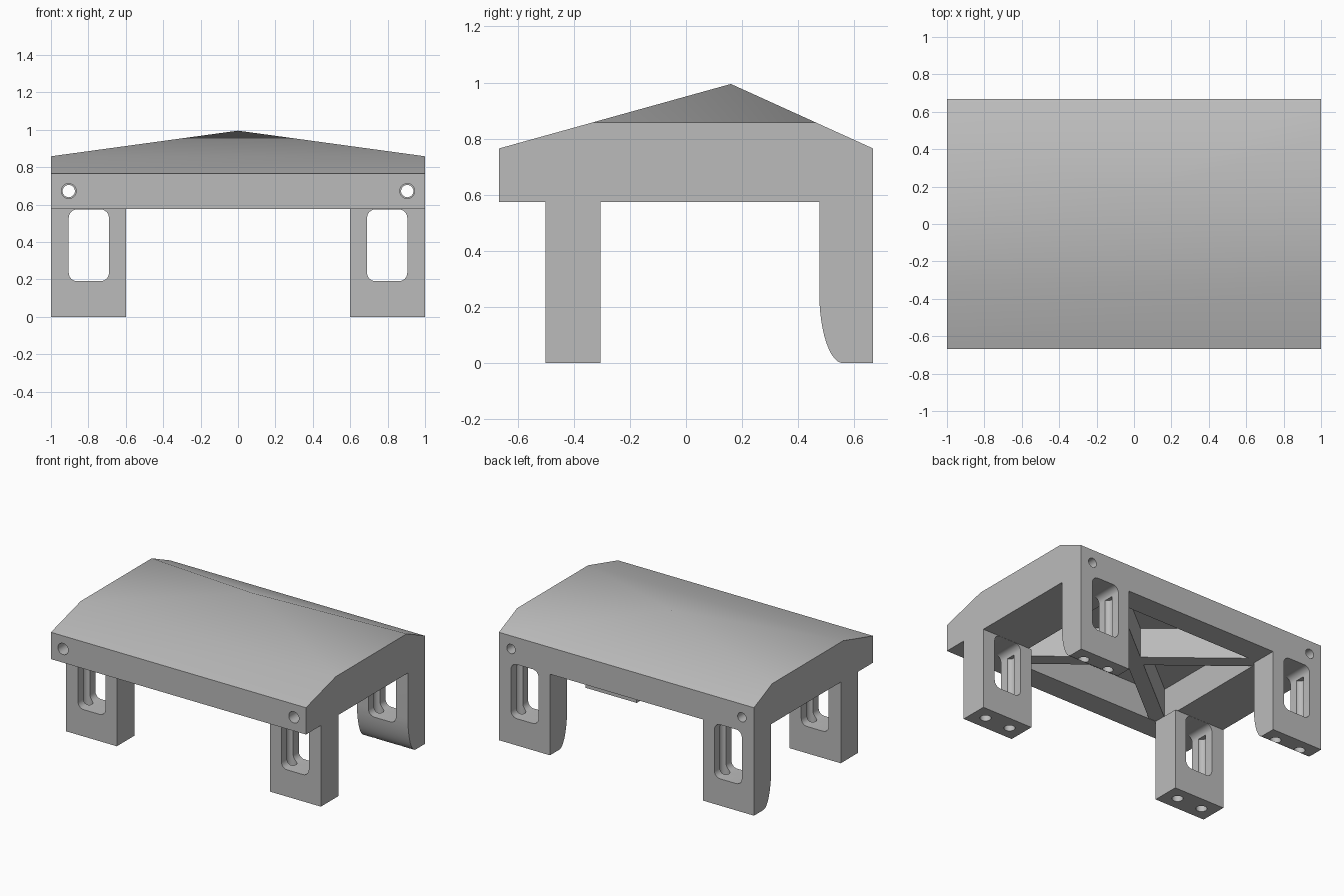
import bpy, bmesh, math
from mathutils import Vector, Matrix

if "Cube" in bpy.data.objects:
    bpy.data.objects.remove(bpy.data.objects["Cube"], do_unlink=True)

W, D, EAVE_Z, BASE_Z = 1.0, 0.667, 0.765, 0.575
PEAK = Vector((0, 0.16, 0.995))
HOLE_X, HOLE_Z = 0.905, 0.672

grey = bpy.data.materials.new("plain grey")
grey.use_nodes = True
grey.diffuse_color = (0.5, 0.5, 0.5, 1)
grey.node_tree.nodes["Principled BSDF"].inputs["Base Color"].default_value = (0.5, 0.5, 0.5, 1)


def finish(bm, name):
    bmesh.ops.recalc_face_normals(bm, faces=bm.faces)
    mesh = bpy.data.meshes.new(name)
    bm.to_mesh(mesh)
    bm.free()
    mesh.materials.append(grey)
    ob = bpy.data.objects.new(name, mesh)
    bpy.context.collection.objects.link(ob)
    return ob


def box(name, lo, hi):
    bm = bmesh.new()
    lo, hi = Vector(lo), Vector(hi)
    bmesh.ops.create_cube(bm, size=1, matrix=Matrix.Translation((lo + hi) / 2) @ Matrix.Diagonal((*(hi - lo), 1)))
    return finish(bm, name)


def prism(name, points, offset):
    bm = bmesh.new()
    face = bm.faces.new([bm.verts.new(p) for p in points])
    moved = bmesh.ops.extrude_face_region(bm, geom=[face])["geom"]
    bmesh.ops.translate(bm, vec=offset, verts=[v for v in moved if isinstance(v, bmesh.types.BMVert)])
    return finish(bm, name)


def cylinder(name, start, direction, radius):
    direction = Vector(direction)
    turn = direction.to_track_quat("Z", "Y").to_matrix().to_4x4()
    bm = bmesh.new()
    bmesh.ops.create_cone(bm, cap_ends=True, segments=32, radius1=radius, radius2=radius, depth=direction.length,
                          matrix=Matrix.Translation(Vector(start) + direction / 2) @ turn)
    return finish(bm, name)


def cut(ob, cutters):
    for c in cutters:
        mod = ob.modifiers.new("cut", "BOOLEAN")
        mod.object, mod.operation, mod.solver = c, "DIFFERENCE", "EXACT"
    graph = bpy.context.evaluated_depsgraph_get()
    mesh = bpy.data.meshes.new_from_object(ob.evaluated_get(graph))
    ob.modifiers.clear()
    ob.data = mesh
    for c in cutters:
        bpy.data.objects.remove(c, do_unlink=True)


def smooth(ob):
    bpy.ops.object.select_all(action="DESELECT")
    ob.select_set(True)
    bpy.context.view_layer.objects.active = ob
    bpy.ops.object.shade_smooth_by_angle(angle=math.radians(30))


# Roof body: a block trimmed by four planes meeting at the peak
body = box("roof_body", (-W, -D, BASE_Z), (W, D, 1.2))
bm = bmesh.new()
bm.from_mesh(body.data)
front_slope = (PEAK.z - EAVE_Z) / (PEAK.y + D)
back_slope = (PEAK.z - EAVE_Z) / (D - PEAK.y)
side_slope = PEAK.z - 0.858
for normal in ((0, -front_slope, 1), (0, back_slope, 1), (side_slope, 0, 1), (-side_slope, 0, 1)):
    bmesh.ops.bisect_plane(bm, geom=bm.verts[:] + bm.edges[:] + bm.faces[:], plane_co=PEAK,
                           plane_no=normal, clear_outer=True)
    bmesh.ops.holes_fill(bm, edges=[e for e in bm.edges if e.is_boundary])
bmesh.ops.remove_doubles(bm, verts=bm.verts, dist=0.001)
bmesh.ops.recalc_face_normals(bm, faces=bm.faces)
bm.to_mesh(body.data)
bm.free()

# Hollow underside and the horizontal screw holes
cutters = [box("cavity_cutter", (-0.62, -0.5, 0.4), (0.62, 0.5, 0.79))]
for s in (-1, 1):
    cutters.append(cylinder("front_hole_cutter", (s * HOLE_X, -0.8, HOLE_Z), (0, 0.95, 0), 0.04))
    cutters.append(cylinder("back_hole_cutter", (s * HOLE_X, 0.1, HOLE_Z), (0, 0.8, 0), 0.033))
cut(body, cutters)
smooth(body)


# Legs with a rounded window and two vertical screw holes
def leg(name, side, y0, y1, rounded):
    inner, outer = 0.6 * side, 1.0 * side
    if rounded:
        steps = [math.radians(90 * i / 12) for i in range(13)]
        foot = [(y0 + 0.085 * (1 - math.cos(a)), 0.25 * (1 - math.sin(a))) for a in steps]
    else:
        foot = [(y0, 0)]
    profile = [(y0, BASE_Z)] + foot + [(y1, 0), (y1, BASE_Z)]
    ob = prism(name, [(inner, y, z) for y, z in profile], (outer - inner, 0, 0))
    r = 0.045
    window = []
    for k, (cx, cz) in enumerate(((0.905 - r, 0.574 - r), (0.69 + r, 0.574 - r), (0.69 + r, 0.19 + r), (0.905 - r, 0.19 + r))):
        for i in range(7):
            a = math.radians(90 * k + 15 * i)
            window.append((side * (cx + r * math.cos(a)), y0 - 0.1, cz + r * math.sin(a)))
    tools = [prism("window_cutter", window, (0, 0.5, 0))]
    for x in (0.7, 0.9):
        tools.append(cylinder("foot_hole_cutter", (side * x, (y0 + y1) / 2, -0.1), (0, 0, 0.63), 0.036))
    cut(ob, tools)
    smooth(ob)


for side, label in ((1, "left"), (-1, "right")):
    leg("front_leg_" + label, side, -0.5, -0.305, False)
    leg("back_leg_" + label, side, 0.475, D, True)

# Crossed ribs under the roof
for side, label in ((1, "a"), (-1, "b")):
    rib = box("cross_rib_" + label, (-0.8, -0.05, BASE_Z + 0.002), (0.8, 0.05, 0.8))
    rib.rotation_euler.z = side * math.atan2(0.49, 0.61)
